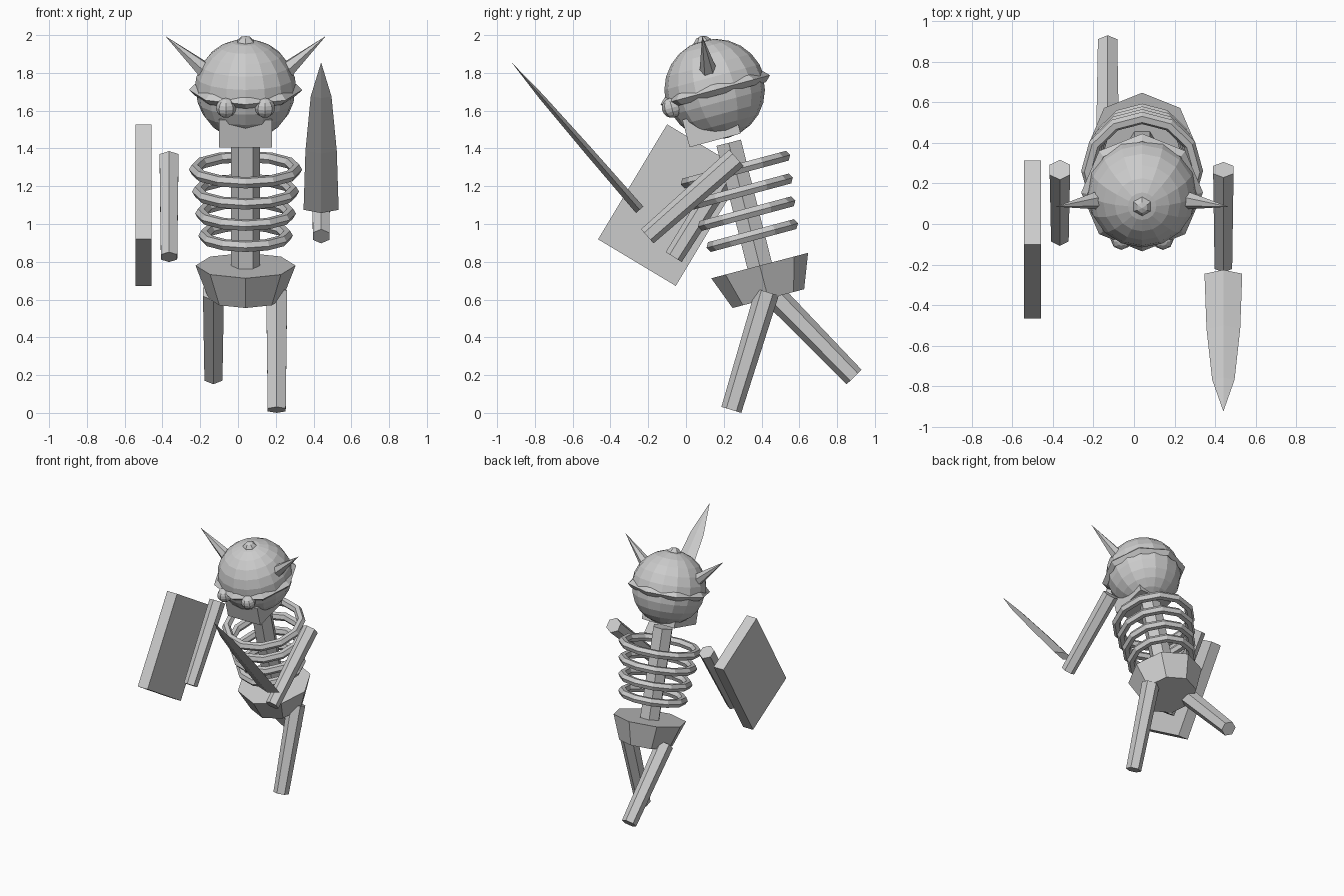
import bpy, bmesh
from math import radians, sin, cos, pi
from mathutils import Matrix, Vector

if "Cube" in bpy.data.objects:
    bpy.data.objects.remove(bpy.data.objects["Cube"], do_unlink=True)

grey = bpy.data.materials.new("bone_grey")
grey.use_nodes = True
COLOUR = (0.6, 0.6, 0.6, 1)
grey.diffuse_color = COLOUR
grey.node_tree.nodes["Principled BSDF"].inputs["Base Color"].default_value = COLOUR

MID = 0.04                                  # body centre line
LEAN = Matrix.Rotation(radians(15), 4, 'X')  # body leans forward
HEAD = Vector((MID, 0.155, 1.71))


def finish(name, bm):
    bmesh.ops.recalc_face_normals(bm, faces=bm.faces)
    mesh = bpy.data.meshes.new(name)
    bm.to_mesh(mesh)
    bm.free()
    mesh.materials.append(grey)
    obj = bpy.data.objects.new(name, mesh)
    bpy.context.collection.objects.link(obj)
    return obj


def loft(name, start, end, sections, sides, phase=0.0):
    """Closed solid from start to end; sections are (fraction, depth, width)."""
    start, end = Vector(start), Vector(end)
    axis = (end - start).normalized()
    v = (Vector((1, 0, 0)) - axis * axis.x).normalized()
    u = v.cross(axis)
    bm = bmesh.new()
    rings = []
    for t, depth, width in sections:
        c = start.lerp(end, t)
        rings.append([bm.verts.new(c + u * depth * cos(a) + v * width * sin(a))
                      for a in (phase + 2 * pi * i / sides for i in range(sides))])
    for low, high in zip(rings, rings[1:]):
        for i in range(sides):
            j = (i + 1) % sides
            bm.faces.new((low[i], low[j], high[j], high[i]))
    bm.faces.new(rings[0])
    bm.faces.new(rings[-1])
    bmesh.ops.remove_doubles(bm, verts=bm.verts, dist=0.0005)
    return finish(name, bm)


def rod(name, start, end, r0, r1, sides=6, phase=0.0):
    return loft(name, start, end, [(0, r0, r0), (1, r1, r1)], sides, phase)


def ball(name, centre, radius, u, v, dome=False):
    bm = bmesh.new()
    bmesh.ops.create_uvsphere(bm, u_segments=u, v_segments=v, radius=radius)
    if dome:
        below = [p for p in bm.verts if p.co.z < -0.001]
        bmesh.ops.delete(bm, geom=below, context='VERTS')
    bm.transform(Matrix.Translation(centre) @ LEAN)
    return finish(name, bm)


def ring(name, centre, outer, tube, major, minor):
    bm = bmesh.new()
    grid = []
    for i in range(major):
        a = 2 * pi * i / major
        loop = []
        for k in range(minor):
            b = 2 * pi * k / minor
            r = outer - tube + tube * cos(b)
            loop.append(bm.verts.new((r * cos(a), r * sin(a), tube * sin(b))))
        grid.append(loop)
    for i in range(major):
        here, after = grid[i], grid[(i + 1) % major]
        for k in range(minor):
            n = (k + 1) % minor
            bm.faces.new((here[k], after[k], after[n], here[n]))
    bm.transform(Matrix.Translation(centre) @ LEAN)
    return finish(name, bm)


def box(name, centre, size, turn):
    bm = bmesh.new()
    bmesh.ops.create_cube(bm, size=1)
    bm.transform(Matrix.Translation(centre) @ turn @ Matrix.Diagonal((*size, 1)))
    return finish(name, bm)


def on_head(x, y, z):
    return HEAD + LEAN.to_3x3() @ Vector((x, y, z))


# Head, helmet and jaw
ball("skull", HEAD, 0.263, 16, 12)
ball("helmet_dome", HEAD, 0.27, 16, 12, dome=True)
ring("helmet_brim", HEAD, 0.3, 0.03, 8, 4)
ball("helmet_knob", on_head(0, 0, 0.24), 0.055, 6, 6)
box("jaw", (MID, 0.135, 1.515), (0.28, 0.28, 0.15), LEAN)

# Eyes and horns on both sides
for side, s in (("left", 1), ("right", -1)):
    ball(side + "_eye", (MID + s * 0.103, -0.075, 1.615), 0.053, 8, 8)
    rod(side + "_horn", (MID + s * 0.2, 0.12, 1.80),
        (MID + s * 0.425, 0.085, 1.995), 0.05, 0)

# Spine, ribs and pelvis
rod("spine", (MID, 0.40, 0.74), (MID, 0.226, 1.43), 0.077, 0.077, phase=pi / 2)
for i in range(4):
    ring(f"rib_{i + 1}", (MID, 0.262 + 0.0295 * i, 1.288 - 0.1165 * i),
         0.3 - 0.0165 * i, 0.031, 12, 6)
rod("pelvis", (MID, 0.436, 0.605), (MID, 0.39, 0.78), 0.196, 0.265, sides=8)

# Legs in stride
rod("left_leg", (0.205, 0.24, 0.016), (0.205, 0.43, 0.64), 0.055, 0.064)
rod("right_leg", (-0.13, 0.89, 0.19), (-0.13, 0.45, 0.64), 0.055, 0.064)

# Arms
rod("left_arm", (0.44, -0.205, 0.935), (0.44, 0.267, 1.35), 0.05, 0.058)
rod("right_arm", (-0.365, -0.065, 0.825), (-0.365, 0.267, 1.355), 0.05, 0.058)

# Blade with a diamond cross-section
loft("sword_blade", (0.44, -0.245, 1.075), (0.44, -0.923, 1.855),
     [(0, 0.026, 0.093), (0.4, 0.022, 0.083), (0.77, 0.014, 0.055), (1, 0, 0)], 4)

# Shield slab
box("shield", (-0.5, -0.077, 1.10), (0.085, 0.48, 0.71),
    Matrix.Rotation(radians(-31), 4, 'X'))
